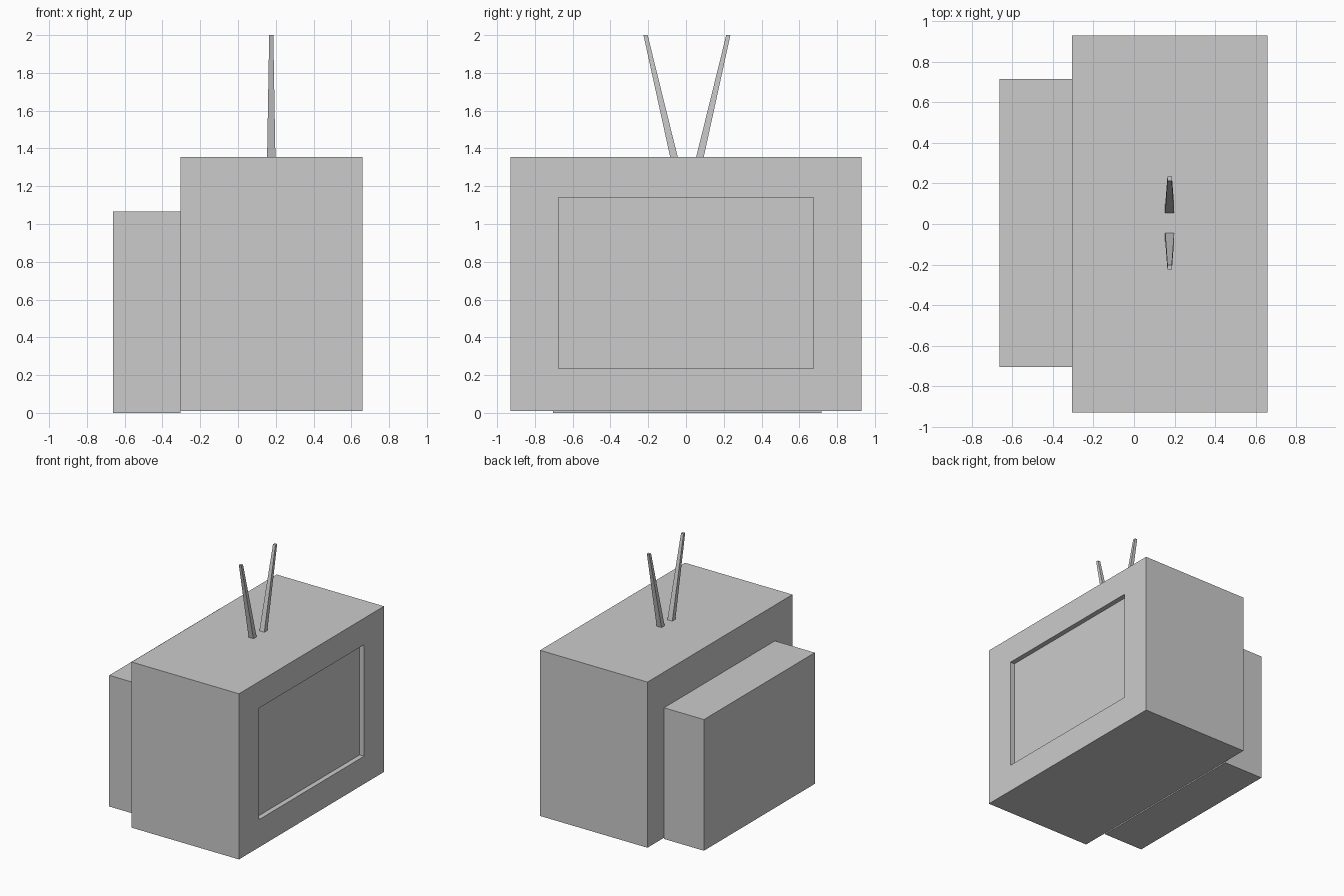
import bpy, bmesh
from mathutils import Vector

if "Cube" in bpy.data.objects:
    bpy.data.objects.remove(bpy.data.objects["Cube"])


def add_object(name, bm):
    bmesh.ops.recalc_face_normals(bm, faces=bm.faces)
    mesh = bpy.data.meshes.new(name)
    bm.to_mesh(mesh)
    bm.free()
    obj = bpy.data.objects.new(name, mesh)
    bpy.context.collection.objects.link(obj)
    return obj


def box(lo, hi):
    bm = bmesh.new()
    bmesh.ops.create_cube(bm, size=1)
    lo, hi = Vector(lo), Vector(hi)
    for v in bm.verts:
        v.co = (lo + hi) / 2 + v.co * (hi - lo)
    return bm


# Cabinet with a recessed screen in its +x face
SCREEN_Y, SCREEN_Z, RECESS = (-0.676, 0.674), (0.235, 1.14), 0.04
cabinet = box((-0.305, -0.93, 0.01), (0.66, 0.93, 1.355))
front = max(cabinet.faces, key=lambda f: f.calc_center_median().x)
bmesh.ops.inset_region(cabinet, faces=[front], thickness=0.2)
mid = front.calc_center_median()
for v in front.verts:
    v.co.y = SCREEN_Y[v.co.y > mid.y]
    v.co.z = SCREEN_Z[v.co.z > mid.z]
screen = bmesh.ops.extrude_discrete_faces(cabinet, faces=[front])["faces"][0]
bmesh.ops.translate(cabinet, verts=screen.verts, vec=(-RECESS, 0, 0))
add_object("cabinet", cabinet)

# Smaller housing behind the cabinet
add_object("rear_housing", box((-0.663, -0.705, 0), (-0.305, 0.717, 1.065)))

# Pair of tapered square aerials spreading apart in y
for name, side in (("aerial_left", -1), ("aerial_right", 1)):
    aerial = box((-1, -1, 1.355), (1, 1, 2.0))
    for v in aerial.verts:
        top = v.co.z > 1.7
        half_x, half_y, offset = (0.011, 0.011, 0.219) if top else (0.022, 0.02, 0.069)
        v.co.x = 0.176 + v.co.x * half_x
        v.co.y = 0.005 + side * offset + v.co.y * half_y
    add_object(name, aerial)
